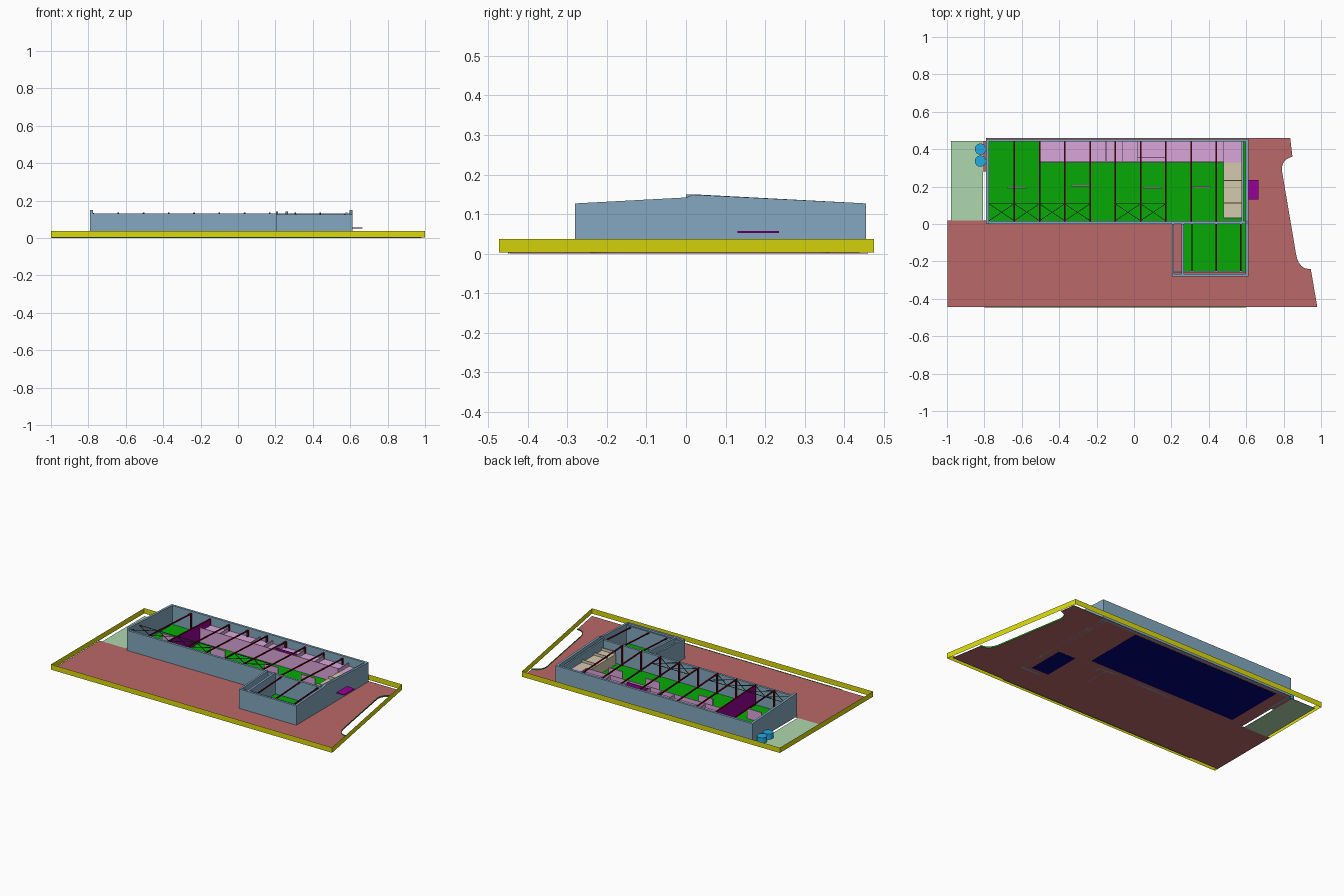
import bpy, bmesh, math
from mathutils import Vector

if "Cube" in bpy.data.objects:
    bpy.data.objects.remove(bpy.data.objects["Cube"])

def mat(name, r, g, b):
    m = bpy.data.materials.new(name)
    m.diffuse_color = (*[(c / 255) ** 2.2 for c in (r, g, b)], 1)
    m.use_nodes = True
    m.node_tree.nodes["Principled BSDF"].inputs["Base Color"].default_value = m.diffuse_color
    return m

RED = mat("paving_red", 186, 104, 104)
YELLOW = mat("boundary_yellow", 218, 216, 20)
BLUE = mat("wall_blue", 130, 166, 190)
GREEN = mat("floor_green", 16, 168, 16)
LAWN = mat("pale_green", 172, 214, 172)
PINK = mat("mezzanine_pink", 216, 164, 216)
BEIGE = mat("room_beige", 212, 200, 172)
MAROON = mat("beam_maroon", 110, 10, 30)
PURPLE = mat("panel_purple", 150, 0, 150)
CYAN = mat("tank_cyan", 40, 170, 225)
STEEL = mat("brace_dark", 40, 80, 50)
NAVY = mat("underside_navy", 10, 10, 120)

def finish(name, bm, m):
    bmesh.ops.recalc_face_normals(bm, faces=bm.faces)
    me = bpy.data.meshes.new(name)
    bm.to_mesh(me)
    bm.free()
    me.materials.append(m)
    ob = bpy.data.objects.new(name, me)
    bpy.context.collection.objects.link(ob)
    return ob

def prism(name, pts, vec, m):
    """Extrude a closed 3D outline along vec."""
    bm = bmesh.new()
    f = bm.faces.new([bm.verts.new(p) for p in pts])
    r = bmesh.ops.extrude_face_region(bm, geom=[f])
    bmesh.ops.translate(bm, vec=vec, verts=[v for v in r["geom"] if isinstance(v, bmesh.types.BMVert)])
    return finish(name, bm, m)

def box(name, x0, x1, y0, y1, z0, z1, m):
    return prism(name, [(x0, y0, z0), (x1, y0, z0), (x1, y1, z0), (x0, y1, z0)], (0, 0, z1 - z0), m)

def gable(name, x0, x1, prof, m):
    """Wall with a y-z profile, extruded in x."""
    return prism(name, [(x0, y, z) for y, z in prof], (x1 - x0, 0, 0), m)

def rod(name, a, b, w, h, m):
    a, b = Vector(a), Vector(b)
    s = (b - a).cross(Vector((0, 0, 1))).normalized() * w / 2
    u = Vector((0, 0, h / 2))
    return prism(name, [a - s - u, a + s - u, a + s + u, a - s + u], b - a, m)

def sheet(name, path, z0, z1, m, closed=False):
    """Thin upright surface following a plan path."""
    bm = bmesh.new()
    lo = [bm.verts.new((x, y, z0)) for x, y in path]
    hi = [bm.verts.new((x, y, z1)) for x, y in path]
    n = len(path)
    for i in range(n if closed else n - 1):
        j = (i + 1) % n
        bm.faces.new((lo[i], lo[j], hi[j], hi[i]))
    return finish(name, bm, m)

def bezier(a, b, c, n=8):
    return [tuple((1 - t) ** 2 * p + 2 * t * (1 - t) * q + t * t * r for p, q, r in zip(a, b, c))
            for t in [i / n for i in range(n + 1)]]

# Site: paving with the curved bay on the street side, lawn and boundary wall
bay = bezier((0.945, -0.24), (0.885, -0.245), (0.868, -0.17)) + bezier((0.79, 0.29), (0.79, 0.345), (0.847, 0.36))
outline = [(-0.997, -0.445), (0.98, -0.445)] + bay + [(0.835, 0.46), (-0.79, 0.46), (-0.79, 0.445), (-0.808, 0.445),
           (-0.808, 0.28), (-0.79, 0.28), (-0.79, 0.018), (-0.997, 0.018)]
prism("paving", [(x, y, 0.001) for x, y in outline], (0, 0, 0.002), RED)
box("lawn", -0.978, -0.808, 0.018, 0.445, 0.001, 0.003, LAWN)
sheet("bay_kerb", bay, 0.001, 0.01, GREEN)
box("front_kerb", -0.8, 0.6, -0.45, -0.446, 0.001, 0.004, GREEN)
sheet("boundary_wall", [(-1, -0.472), (1, -0.472), (0.835, 0.475), (-1, 0.475)], 0.003, 0.037, YELLOW, True)

# Floors
box("hall_floor", -0.775, 0.595, 0.015, 0.44, 0.003, 0.006, GREEN)
box("annex_floor", 0.265, 0.595, -0.26, 0.015, 0.003, 0.006, GREEN)
box("hall_underside", -0.7, 0.35, 0.04, 0.43, 0.0, 0.001, NAVY)
box("annex_underside", 0.44, 0.56, -0.24, 0.0, 0.0, 0.001, NAVY)

# Outer walls, gabled at the ends
hall = [(0.0, 0.001), (0.455, 0.001), (0.455, 0.127), (0.018, 0.15), (0.0, 0.15)]
both = [(-0.28, 0.001), (0.455, 0.001), (0.455, 0.127), (0.018, 0.149), (0.0, 0.142), (-0.28, 0.127)]
annex = [(-0.28, 0.001), (0.0, 0.001), (0.0, 0.142), (-0.28, 0.127)]
gable("left_gable_wall", -0.79, -0.775, hall, BLUE)
gable("right_gable_wall", 0.597, 0.611, both, BLUE)
gable("right_inner_wall", 0.576, 0.586, [(y, z) for y, z in hall[:2]] + [(0.455, 0.115), (0.01, 0.137), (0.0, 0.137)], BLUE)
gable("annex_left_wall", 0.203, 0.215, annex, BLUE)
gable("annex_inner_wall", 0.254, 0.268, annex, BLUE)
box("hall_back_wall", -0.79, 0.611, 0.44, 0.455, 0.001, 0.127, BLUE)
box("hall_front_wall", -0.79, 0.611, 0.0, 0.015, 0.001, 0.132, BLUE)
box("annex_front_wall", 0.203, 0.611, -0.28, -0.266, 0.001, 0.127, BLUE)
box("annex_front_lining", 0.215, 0.6, -0.258, -0.25, 0.001, 0.12, BLUE)

# Roof beams on a regular bay, with columns
for i in range(9):
    x = -0.64 + 0.135 * i
    rod("hall_beam", (x, 0.012, 0.133), (x, 0.44, 0.112), 0.008, 0.006, MAROON)
    box("front_column", x - 0.004, x + 0.004, 0.015, 0.025, 0.003, 0.132, MAROON)
    box("back_column", x - 0.004, x + 0.004, 0.43, 0.44, 0.003, 0.112, MAROON)
for x in (0.31, 0.44, 0.57):
    rod("annex_beam", (x, -0.25, 0.113), (x, 0.012, 0.127), 0.007, 0.006, MAROON)

# Cross bracing beside the front wall
for x in (-0.775, -0.64, -0.505, -0.37, -0.1, 0.035):
    for ya, yb in ((0.018, 0.108), (0.108, 0.018)):
        rod("roof_brace", (x, ya, 0.132 - ya * 0.05), (x + 0.135, yb, 0.132 - yb * 0.05), 0.003, 0.003, STEEL)
    rod("purlin", (x, 0.108, 0.127), (x + 0.135, 0.108, 0.127), 0.003, 0.003, STEEL)

# Dividing wall across the hall
gable("dividing_wall", -0.508, -0.502, [(0.015, 0.006), (0.44, 0.006), (0.44, 0.11), (0.015, 0.13)], PURPLE)

# Mezzanine with rooms below
box("mezzanine_floor", -0.502, 0.576, 0.33, 0.44, 0.069, 0.073, PINK)
box("mezzanine_front_wall", -0.502, 0.48, 0.33, 0.334, 0.006, 0.1, PINK)
for x in (-0.37, -0.15, -0.06, 0.02, 0.17, 0.305, 0.48):
    box("room_partition", x - 0.002, x + 0.002, 0.334, 0.44, 0.006, 0.095, PINK)
box("upper_room_wall", 0.02, 0.17, 0.355, 0.359, 0.073, 0.1, PURPLE)

# Beige office block at the right end
box("office_floor", 0.48, 0.576, 0.03, 0.33, 0.069, 0.073, BEIGE)
box("office_wall", 0.478, 0.482, 0.03, 0.33, 0.006, 0.073, BEIGE)
for y in (0.03, 0.11, 0.23):
    box("office_partition", 0.482, 0.576, y, y + 0.004, 0.006, 0.09, BEIGE)

# Freestanding panels in the hall
for x, y in ((-0.625, 0.195), (-0.285, 0.205), (0.1, 0.195), (0.362, 0.197)):
    box("hall_panel", x - 0.05, x + 0.05, y - 0.004, y + 0.004, 0.006, 0.07, PINK)

# Entrance canopy
box("entrance_canopy", 0.611, 0.665, 0.13, 0.235, 0.052, 0.057, PURPLE)

# Water tanks beside the lawn
for y in (0.4, 0.336):
    bm = bmesh.new()
    bmesh.ops.create_cone(bm, cap_ends=True, segments=24, radius1=0.03, radius2=0.03, depth=0.035)
    bmesh.ops.translate(bm, vec=(-0.821, y, 0.0205), verts=bm.verts)
    tank = finish("water_tank", bm, CYAN)
    bpy.context.view_layer.objects.active = tank
    bpy.ops.object.select_all(action="DESELECT")
    tank.select_set(True)
    bpy.ops.object.shade_smooth_by_angle()
